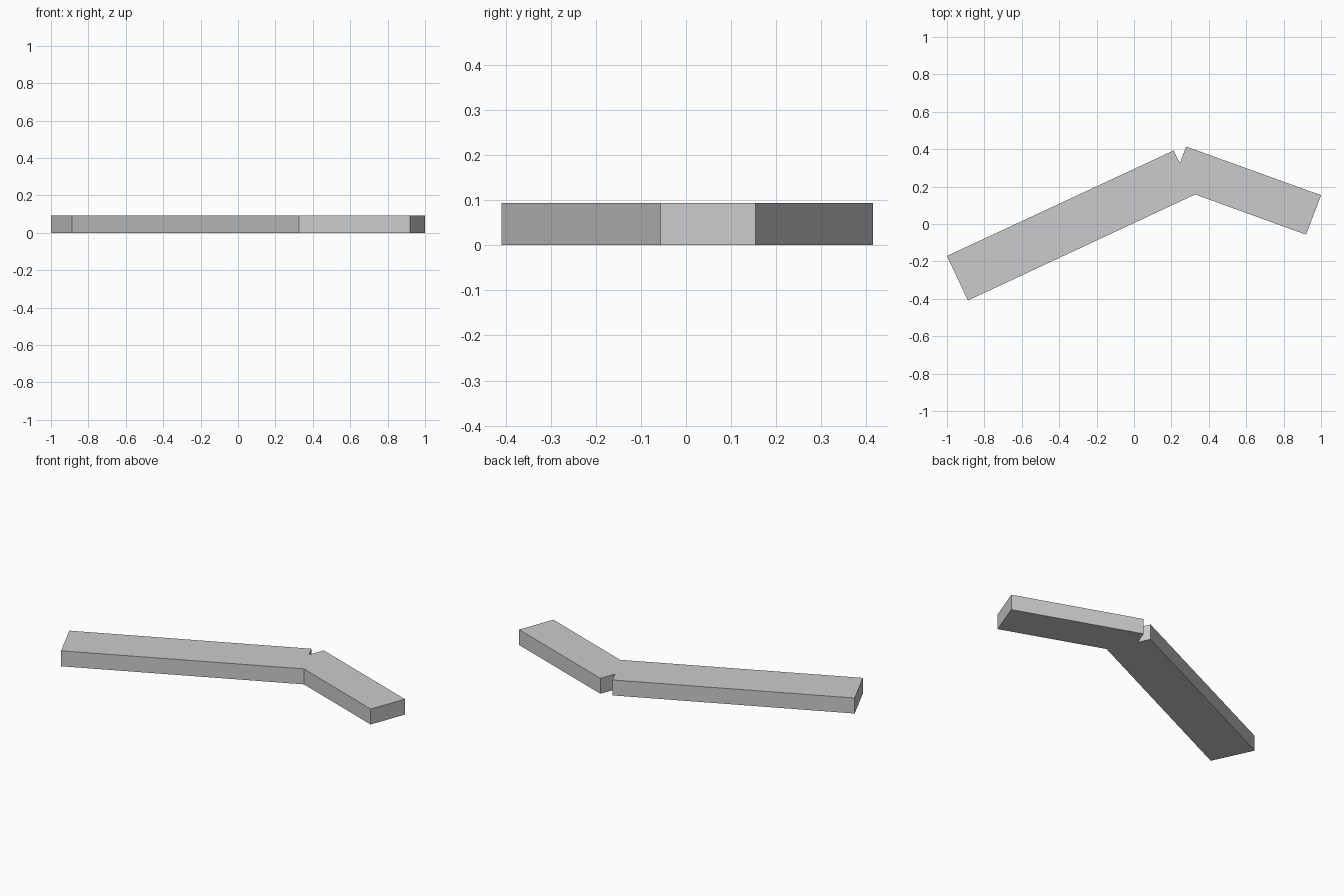
import bpy
import bmesh

if "Cube" in bpy.data.objects:
    bpy.data.objects.remove(bpy.data.objects["Cube"])

HEIGHT = 0.093

grey = bpy.data.materials.new("plain grey")
grey.diffuse_color = (0.6, 0.6, 0.6, 1)
grey.use_nodes = True
grey.node_tree.nodes["Principled BSDF"].inputs["Base Color"].default_value = grey.diffuse_color

# Plan outline of the bent bar: long arm, short arm and the notch at the outer bend
OUTLINE = [
    (-1.0, -0.171), (-0.888, -0.409),   # long arm end
    (0.327, 0.158),                     # inner bend
    (0.92, -0.057), (1.0, 0.154),       # short arm end
    (0.279, 0.414), (0.245, 0.325), (0.212, 0.393),  # notch
]


def extruded_plate(name, outline, height, material):
    bm = bmesh.new()
    base = bm.faces.new([bm.verts.new((x, y, 0)) for x, y in outline])
    top = bmesh.ops.extrude_face_region(bm, geom=[base], use_keep_orig=True)
    verts = [g for g in top["geom"] if isinstance(g, bmesh.types.BMVert)]
    bmesh.ops.translate(bm, verts=verts, vec=(0, 0, height))
    bmesh.ops.recalc_face_normals(bm, faces=bm.faces)
    mesh = bpy.data.meshes.new(name)
    bm.to_mesh(mesh)
    bm.free()
    mesh.materials.append(material)
    obj = bpy.data.objects.new(name, mesh)
    bpy.context.collection.objects.link(obj)
    return obj


extruded_plate("bent_bar", OUTLINE, HEIGHT, grey)
